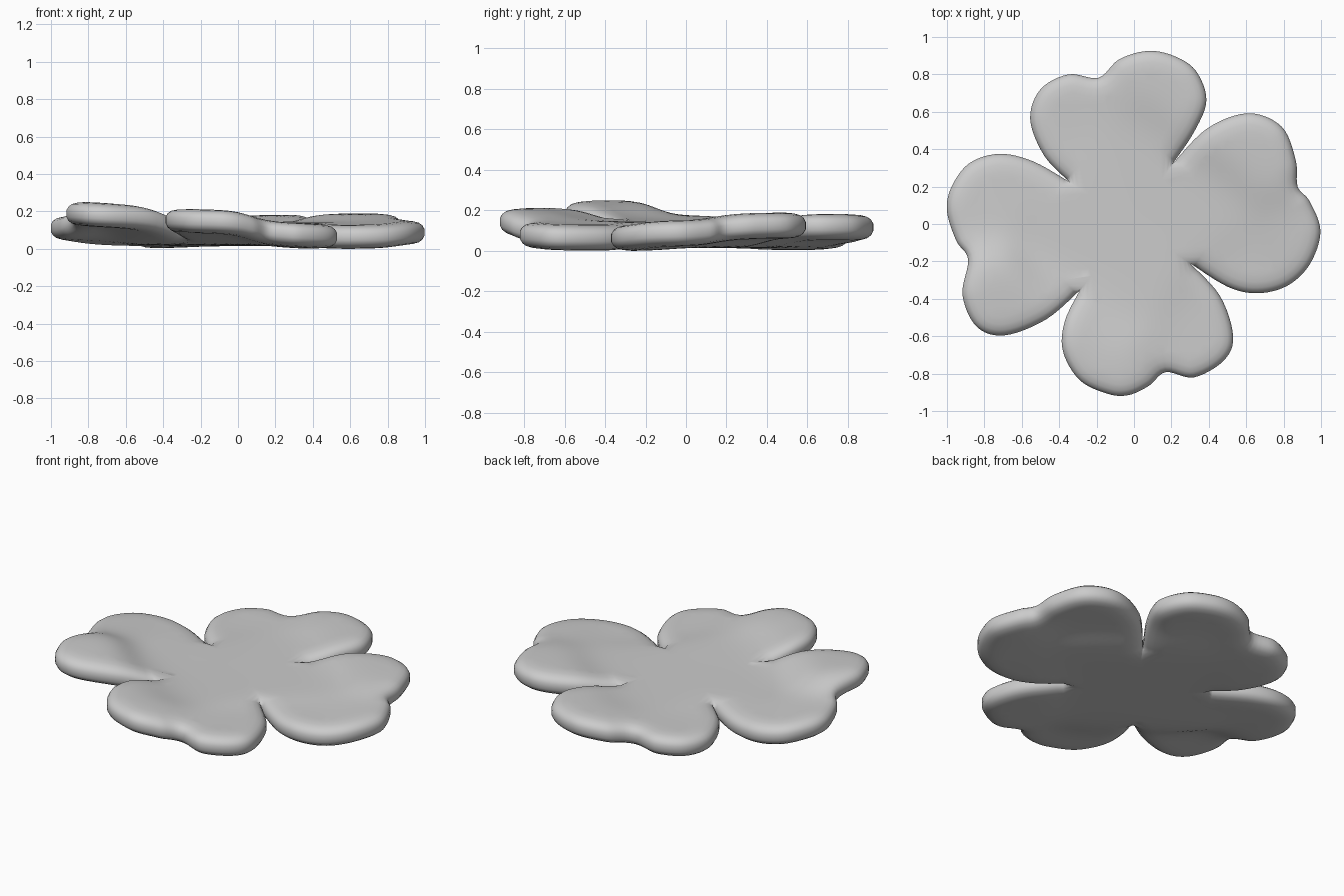
import bpy
import math
from mathutils import Vector
from mathutils.geometry import delaunay_2d_cdt

if "Cube" in bpy.data.objects:
    bpy.data.objects.remove(bpy.data.objects["Cube"])

# Petal outlines, counter-clockwise, each running from notch to notch
PETALS = [
    [(.30, -.21), (.50, -.335), (.66, -.37), (.82, -.33), (.94, -.215), (.997, -.04), (.94, .12),
     (.875, .20), (.865, .34), (.79, .52), (.61, .592), (.39, .51), (.205, .32)],
    [(.205, .32), (.32, .49), (.387, .66), (.33, .82), (.21, .90), (.07, .925), (-.08, .88),
     (-.19, .782), (-.35, .80), (-.50, .72), (-.555, .56), (-.48, .365), (-.345, .225)],
    [(-.345, .225), (-.54, .335), (-.72, .375), (-.88, .325), (-.975, .20), (-1.0, .07), (-.95, -.09),
     (-.887, -.19), (-.917, -.38), (-.84, -.55), (-.69, -.595), (-.47, -.51), (-.29, -.355)],
    [(-.29, -.355), (-.37, -.52), (-.38, -.68), (-.29, -.835), (-.14, -.908), (-.03, -.915), (.08, -.865),
     (.17, -.792), (.32, -.82), (.48, -.73), (.53, -.60), (.46, -.385), (.30, -.21)],
]
# Mid-surface heights (x, y, z): each petal tilts like a propeller blade
HEIGHTS = [
    (0, 0, .09), (.3, .1, .09), (-.3, -.1, .095), (0, .35, .09), (-.1, -.35, .095),
    (-.88, -.45, .205), (-.65, -.57, .185), (-.97, .1, .125), (-.7, .34, .095),
    (-.36, -.65, .165), (-.1, -.9, .16), (.5, -.6, .075), (.3, -.8, .09),
    (.68, -.35, .075), (.97, -.05, .10), (.83, .42, .135), (.6, .57, .14),
    (.37, .7, .13), (.08, .92, .13), (-.3, .79, .09), (-.53, .55, .075),
]
RIM = [(.10, .064), (.06, .060), (.03, .052), (.011, .038), (0, .018)]


def mid_height(x, y):
    total = acc = 0
    for px, py, pz in HEIGHTS:
        w = math.exp(-((x - px) ** 2 + (y - py) ** 2) / (2 * .17 ** 2)) + 1e-9
        total += w
        acc += w * pz
    return acc / total


def smooth(points, steps=6):
    p = [Vector(q) for q in points]
    p = [p[0]] + p + [p[-1]]
    out = []
    for a, b, c, d in zip(p, p[1:], p[2:], p[3:]):
        for i in range(steps):
            t = i / steps
            out.append(.5 * (2 * b + (c - a) * t + (2 * a - 5 * b + 4 * c - d) * t * t
                             + (3 * b - a - 3 * c + d) * t ** 3))
    return out


def inside(x, y, loop):
    hit = False
    for a, b in zip(loop, loop[1:] + loop[:1]):
        if (a.y > y) != (b.y > y) and x < (b.x - a.x) * (y - a.y) / (b.y - a.y) + a.x:
            hit = not hit
    return hit


outline = [p for petal in PETALS for p in smooth(petal)]
n = len(outline)
inward = []
for i in range(n):
    t = (outline[(i + 1) % n] - outline[i]).normalized() + (outline[i] - outline[i - 1]).normalized()
    if t.length < .5:   # notch tip: point towards the hub
        inward.append(-outline[i].normalized())
    else:
        t.normalize()
        inward.append(Vector((-t.y, t.x)))

verts, faces = [], []

# Rounded rim: rings from the top face round to the bottom face
profile = RIM + [(d, -h) for d, h in reversed(RIM)]
for d, h in profile:
    for p, m in zip(outline, inward):
        q = p + m * d
        verts.append((q.x, q.y, mid_height(q.x, q.y) + h))
for r in range(len(profile) - 1):
    for i in range(n):
        j = (i + 1) % n
        faces.append((r * n + i, (r + 1) * n + i, (r + 1) * n + j, r * n + j))

# Top and bottom faces: triangulated interior with grid points
loop = [p + m * RIM[0][0] for p, m in zip(outline, inward)]
pts = list(loop)
for ix in range(-25, 26):
    for iy in range(-25, 26):
        g = Vector((ix * .04 + (iy % 2) * .02, iy * .04))
        if inside(g.x, g.y, loop) and min((g - p).length for p in loop) > .02:
            pts.append(g)
co, _, tris, orig, _, _ = delaunay_2d_cdt(pts, [(i, (i + 1) % n) for i in range(n)], [], 1, 1e-6)
for side, ring in ((1, 0), (-1, len(profile) - 1)):
    index = []
    for k, c in enumerate(co):
        rim_ids = [o for o in orig[k] if o < n]
        if rim_ids:
            index.append(ring * n + rim_ids[0])
        else:
            index.append(len(verts))
            verts.append((c.x, c.y, mid_height(c.x, c.y) + side * RIM[0][1]))
    for t in tris:
        f = [index[k] for k in t]
        faces.append(f if side > 0 else f[::-1])

# Stand the clover on the ground plane
low = min(v[2] for v in verts)
verts = [(x, y, z - low) for x, y, z in verts]
mesh = bpy.data.meshes.new("clover_leaf")
mesh.from_pydata(verts, [], faces)
mesh.validate()
obj = bpy.data.objects.new("clover_leaf", mesh)
bpy.context.collection.objects.link(obj)
bpy.context.view_layer.objects.active = obj
obj.select_set(True)
bpy.ops.object.shade_smooth()
